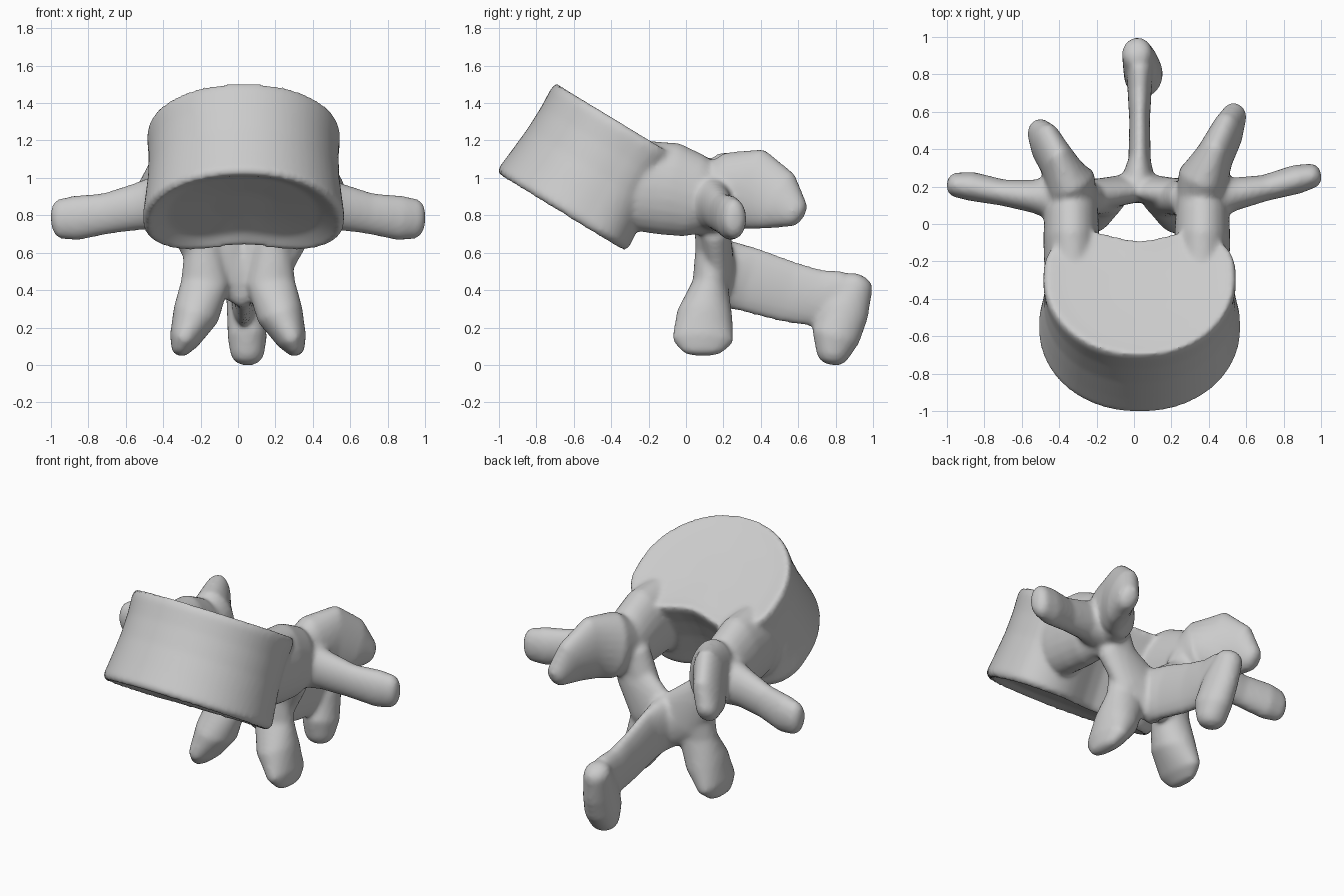
import bpy
import bmesh
import math
from mathutils import Vector

cube = bpy.data.objects.get("Cube")
if cube:
    bpy.data.objects.remove(cube)

X, Y = Vector((1, 0, 0)), Vector((0, 1, 0))
SIDES = 24
bm = bmesh.new()


def skin(rings):
    """Bridge equal rings of points into a closed shell."""
    loops = [[bm.verts.new(p) for p in ring] for ring in rings]
    faces = [bm.faces.new(loops[0][::-1]), bm.faces.new(loops[-1])]
    for low, high in zip(loops, loops[1:]):
        for i in range(len(low)):
            j = (i + 1) % len(low)
            faces.append(bm.faces.new((low[i], low[j], high[j], high[i])))
    bmesh.ops.recalc_face_normals(bm, faces=faces)


def sweep(stations, hint):
    """Elliptical sweep; each station is x, y, z, half size along hint, other half size."""
    mids = [Vector(s[:3]) for s in stations]
    last = len(mids) - 1
    rings = []
    for i, (mid, s) in enumerate(zip(mids, stations)):
        along = (mids[min(i + 1, last)] - mids[max(i - 1, 0)]).normalized()
        wide = (hint - along * hint.dot(along)).normalized()
        tall = along.cross(wide)

        def ring(scale, push):
            out = []
            for k in range(SIDES):
                t = math.tau * k / SIDES
                out.append(mid + along * push + scale * (wide * s[3] * math.cos(t) + tall * s[4] * math.sin(t)))
            return out

        # rounded ends
        reach = 0.6 * min(s[3], s[4])
        if i == 0:
            rings += [ring(0.4, -reach), ring(0.8, -reach * 0.6)]
        rings.append(ring(1, 0))
        if i == last:
            rings += [ring(0.8, reach * 0.6), ring(0.4, reach)]
    skin(rings)


def pair(stations, hint, shift=0.0, lean=0.0):
    """Sweep on both sides; lean slides the tips fore and aft oppositely."""
    for side in (1, -1):
        last = len(stations) - 1
        sweep([(side * x + shift, y + side * lean * i / last, z, w, h)
               for i, (x, y, z, w, h) in enumerate(stations)], hint)


# body: tilted kidney-shaped drum with dished end plates, round in front and squarer behind
up = Vector((0, 0.52, 0.855))
back = Vector((0, 0.855, -0.52))
base = Vector((0.03, -0.655, 0.815))


def kidney(height, scale):
    ring = []
    for k in range(64):
        c, s = math.cos(math.tau * k / 64), math.sin(math.tau * k / 64)
        x = 0.54 * math.copysign(abs(c) ** (0.8 if s > 0 else 0.95), c)
        if s > 0:
            d = 0.09 + 0.35 * s ** 0.65 - 0.1 * math.exp(-(x / 0.22) ** 2)
        else:
            d = 0.09 + 0.51 * s
        ring.append(base + up * height + scale * (X * x + back * d))
    return ring


skin([kidney(h, s) for h, s in (
    (0.05, 0.3), (0.03, 0.75), (-0.01, 0.95), (0.02, 1), (0.13, 0.975), (0.28, 0.945),
    (0.42, 0.94), (0.53, 0.955), (0.57, 0.935), (0.56, 0.75), (0.55, 0.3))])

# pedicles
pair([(0.34, -0.4, 0.97, 0.13, 0.22), (0.345, -0.22, 0.955, 0.15, 0.245),
      (0.35, -0.08, 0.94, 0.15, 0.25), (0.35, 0.04, 0.905, 0.145, 0.225),
      (0.34, 0.15, 0.88, 0.13, 0.18)], X, 0.015)

# transverse processes
pair([(0.38, 0.14, 0.87, 0.14, 0.16), (0.54, 0.155, 0.845, 0.088, 0.125),
      (0.7, 0.18, 0.81, 0.07, 0.11), (0.87, 0.22, 0.785, 0.078, 0.12),
      (0.96, 0.235, 0.78, 0.065, 0.105)], Y, 0, 0.025)

# superior articular processes
pair([(0.34, 0.1, 0.88, 0.13, 0.16), (0.355, 0.24, 0.93, 0.135, 0.21),
      (0.42, 0.345, 0.94, 0.1, 0.22), (0.485, 0.46, 0.875, 0.085, 0.17),
      (0.525, 0.545, 0.81, 0.065, 0.085)], X, 0.015, 0.045)

# laminae running down into the inferior articular processes
pair([(0.3, 0.14, 0.86, 0.12, 0.1), (0.19, 0.14, 0.62, 0.105, 0.09),
      (0.175, 0.13, 0.44, 0.13, 0.095), (0.225, 0.1, 0.27, 0.125, 0.15),
      (0.29, 0.09, 0.13, 0.08, 0.165), (0.31, 0.09, 0.08, 0.05, 0.12)], X, 0)

# bridge of the arch
sweep([(-0.25, 0.15, 0.74, 0.085, 0.12), (-0.1, 0.175, 0.56, 0.08, 0.17), (0.02, 0.195, 0.49, 0.08, 0.19),
       (0.14, 0.175, 0.56, 0.08, 0.17), (0.29, 0.15, 0.74, 0.085, 0.12)], Y)

# spinous process blade and its thick end
sweep([(0.02, 0.2, 0.49, 0.1, 0.18), (0.03, 0.34, 0.455, 0.06, 0.175), (0.03, 0.55, 0.39, 0.055, 0.165),
       (0.03, 0.72, 0.355, 0.065, 0.155), (0.03, 0.86, 0.385, 0.07, 0.12)], X)
sweep([(0.05, 0.785, 0.055, 0.09, 0.09), (0.05, 0.8, 0.15, 0.105, 0.13), (0.035, 0.85, 0.29, 0.095, 0.13),
       (0.015, 0.915, 0.435, 0.08, 0.09)], X)

mesh = bpy.data.meshes.new("vertebra")
bm.to_mesh(mesh)
bm.free()
bone = bpy.data.objects.new("vertebra", mesh)
bpy.context.collection.objects.link(bone)

# bone colour
grey = bpy.data.materials.new("bone_grey")
grey.use_nodes = True
colour = (0.6, 0.6, 0.6, 1)
grey.diffuse_color = colour
grey.node_tree.nodes["Principled BSDF"].inputs["Base Color"].default_value = colour
mesh.materials.append(grey)

# fuse the parts and soften the joins
fuse = bone.modifiers.new("fuse", "REMESH")
fuse.mode = "VOXEL"
fuse.voxel_size = 0.015
fuse.use_smooth_shade = True
soften = bone.modifiers.new("soften", "SMOOTH")
soften.factor = 0.5
soften.iterations = 8
